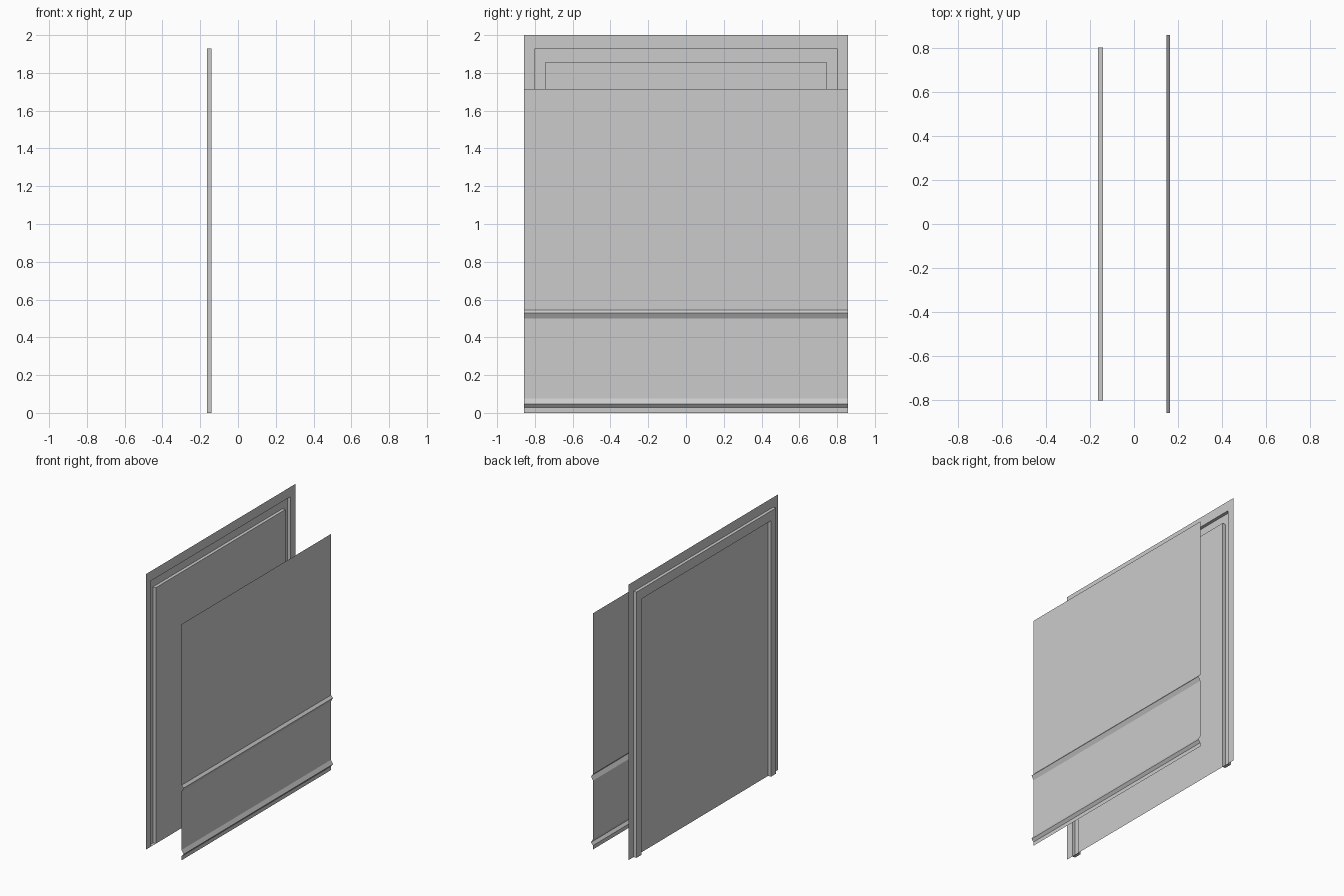
import bpy, bmesh

if "Cube" in bpy.data.objects:
    bpy.data.objects.remove(bpy.data.objects["Cube"])

HALF = 0.857          # half width of both sheets
X_BACK, X_GROOVE = -0.14, -0.163
X_FRONT, X_RIDGE = 0.147, 0.163


def finish(name, bm):
    bmesh.ops.remove_doubles(bm, verts=bm.verts, dist=1e-5)
    bmesh.ops.recalc_face_normals(bm, faces=bm.faces)
    mesh = bpy.data.meshes.new(name)
    bm.to_mesh(mesh)
    bm.free()
    obj = bpy.data.objects.new(name, mesh)
    bpy.context.collection.objects.link(obj)
    return obj


def loft(bm, rows):
    """Bridge successive open rows of points with quads."""
    rows = [[bm.verts.new(p) for p in row] for row in rows]
    for a, b in zip(rows, rows[1:]):
        for i in range(len(a) - 1):
            bm.faces.new((a[i], a[i + 1], b[i + 1], b[i]))
    return rows


def arch(half, top, x):
    return [(x, -half, 0), (x, -half, top), (x, half, top), (x, half, 0)]


# Back sheet: flat border, pressed channel round three sides, flat centre
bm = bmesh.new()
rows = loft(bm, [
    arch(HALF, 2.0, X_BACK),
    arch(0.80, 1.929, X_BACK),
    arch(0.80, 1.929, X_GROOVE),
    arch(0.743, 1.858, X_GROOVE),
    arch(0.743, 1.858, X_BACK),
])
bm.faces.new(rows[-1])
# Small caps closing the channel feet
for end in (0, -1):
    bm.faces.new([row[end] for row in rows[1:]])
finish("back_panel", bm)

# Front sheet: one folded profile with two horizontal ridges, swept across
profile = [
    (X_FRONT, 1.714),
    (X_FRONT, 0.545), (X_RIDGE, 0.528), (X_FRONT, 0.499),
    (X_FRONT, 0.075), (X_RIDGE, 0.047), (X_FRONT, 0.028),
    (X_FRONT, 0.0),
]
bm = bmesh.new()
loft(bm, [[(x, y, z) for x, z in profile] for y in (-HALF, HALF)])
finish("front_panel", bm)
